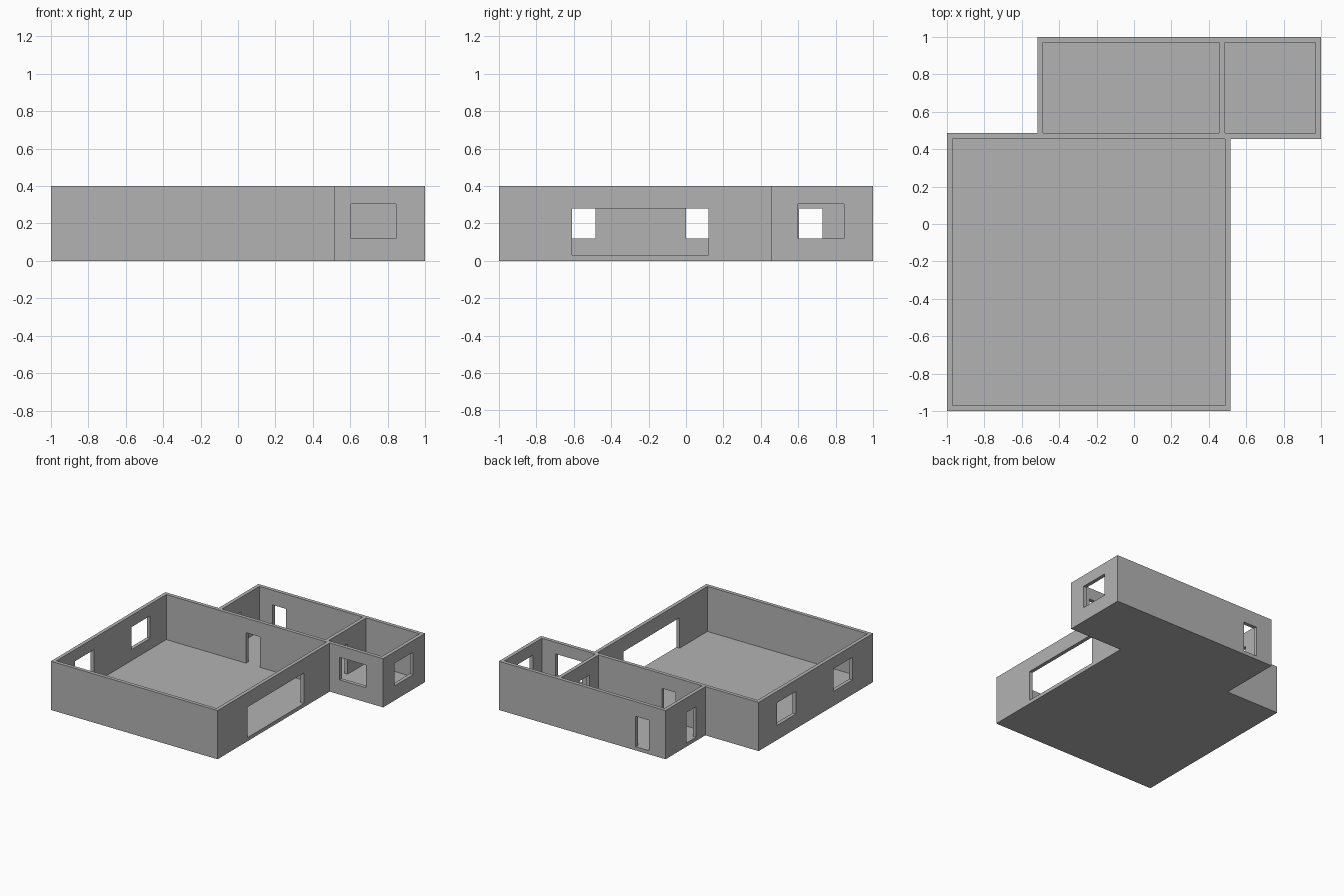
import bpy, bmesh
from mathutils import Vector, Matrix

if "Cube" in bpy.data.objects:
    bpy.data.objects.remove(bpy.data.objects["Cube"])

HEIGHT, FLOOR = 0.4, 0.03
DOOR_TOP, SILL, WINDOW_TOP = 0.28, 0.12, 0.305

plaster = bpy.data.materials.new("plaster_grey")
plaster.diffuse_color = (0.45, 0.45, 0.45, 1)
plaster.use_nodes = True
plaster.node_tree.nodes["Principled BSDF"].inputs["Base Color"].default_value = plaster.diffuse_color


def new_object(name, bm):
    bmesh.ops.recalc_face_normals(bm, faces=bm.faces)
    mesh = bpy.data.meshes.new(name)
    bm.to_mesh(mesh)
    bm.free()
    obj = bpy.data.objects.new(name, mesh)
    bpy.context.collection.objects.link(obj)
    return obj


def box(name, x, y, z):
    bm = bmesh.new()
    size = Vector((x[1] - x[0], y[1] - y[0], z[1] - z[0]))
    mid = Vector((sum(x), sum(y), sum(z))) / 2
    bmesh.ops.create_cube(bm, size=1, matrix=Matrix.Translation(mid) @ Matrix.Diagonal(size.to_4d()))
    return new_object(name, bm)


# Solid block in the shape of the floor plan
outline = [(-1, -1), (0.515, -1), (0.515, 0.455), (1, 0.455),
           (1, 1), (-0.515, 1), (-0.515, 0.485), (-1, 0.485)]
bm = bmesh.new()
base = bm.faces.new([bm.verts.new((x, y, 0)) for x, y in outline])
top = bmesh.ops.extrude_face_region(bm, geom=[base])["geom"]
bmesh.ops.translate(bm, vec=(0, 0, HEIGHT), verts=[v for v in top if isinstance(v, bmesh.types.BMVert)])
house = new_object("house_walls_and_floor", bm)
house.data.materials.append(plaster)

# Open-topped rooms
room_z = (FLOOR, HEIGHT + 0.1)
cutters = [
    box("main_room_cutter", (-0.97, 0.485), (-0.97, 0.455), room_z),
    box("back_room_cutter", (-0.485, 0.455), (0.485, 0.97), room_z),
    box("side_room_cutter", (0.485, 0.97), (0.485, 0.97), room_z),
]

# Openings: the cutter is slightly longer than the wall is thick
door, window = (FLOOR, DOOR_TOP), (SILL, WINDOW_TOP)
left, right_main, right_side = (-1.05, -0.92), (0.44, 0.56), (0.92, 1.05)
middle_wall, back_wall = (0.42, 0.52), (0.92, 1.05)
openings = [
    ("left_window_front", left, (-0.73, -0.485), window),
    ("left_window_back", left, (0, 0.245), window),
    ("main_wide_opening", right_main, (-0.61, 0.12), door),
    ("side_room_right_window", right_side, (0.6, 0.845), window),
    ("side_room_front_window", (0.605, 0.845), middle_wall, window),
    ("middle_door", (-0.245, -0.12), middle_wall, door),
    ("partition_door", (0.42, 0.52), (0.605, 0.73), door),
    ("back_room_left_door", (-0.55, -0.45), (0.605, 0.73), door),
    ("back_door", (-0.365, -0.243), back_wall, door),
]
cutters += [box(n + "_cutter", x, y, z) for n, x, y, z in openings]

for cutter in cutters:
    cutter.hide_render = True
    mod = house.modifiers.new(cutter.name, 'BOOLEAN')
    mod.operation, mod.solver, mod.object = 'DIFFERENCE', 'EXACT', cutter

# Bake the cuts and remove the helpers
bpy.context.view_layer.update()
cut_mesh = bpy.data.meshes.new_from_object(house.evaluated_get(bpy.context.evaluated_depsgraph_get()))
house.modifiers.clear()
house.data = cut_mesh
for cutter in cutters:
    bpy.data.objects.remove(cutter)
